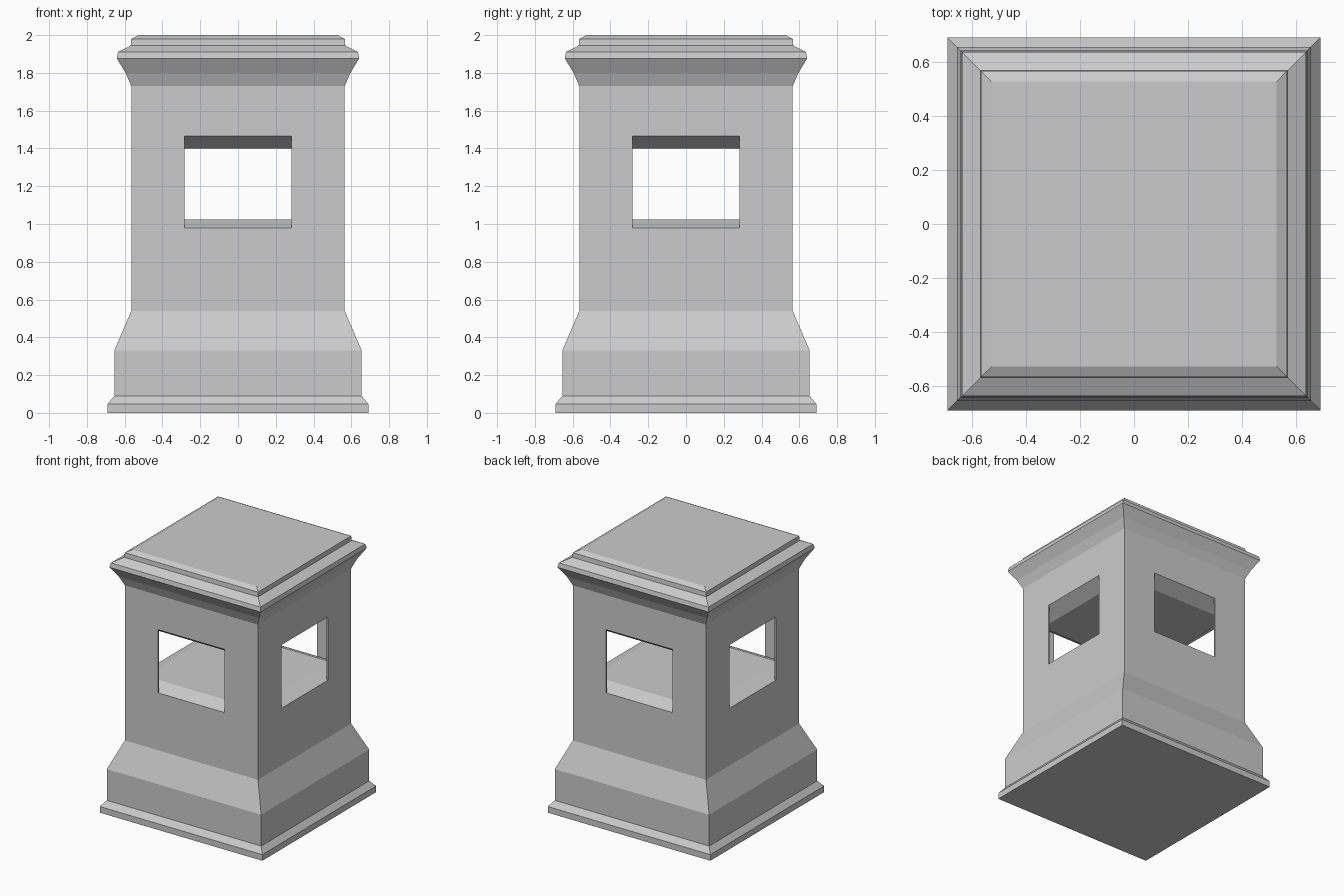
import bpy, bmesh

if "Cube" in bpy.data.objects:
    bpy.data.objects.remove(bpy.data.objects["Cube"])


def square_stack(name, profile):
    """Solid of square rings, profile = [(half_width, z), ...] from bottom to top."""
    bm = bmesh.new()
    rings = [[bm.verts.new((sx * h, sy * h, z))
              for sx, sy in ((-1, -1), (1, -1), (1, 1), (-1, 1))]
             for h, z in profile]
    for a, b in zip(rings, rings[1:]):
        for i in range(4):
            j = (i + 1) % 4
            bm.faces.new((a[i], a[j], b[j], b[i]))
    bm.faces.new(rings[0][::-1])
    bm.faces.new(rings[-1])
    finish(name, bm)


def finish(name, bm):
    bmesh.ops.recalc_face_normals(bm, faces=bm.faces)
    mesh = bpy.data.meshes.new(name)
    bm.to_mesh(mesh)
    bm.free()
    bpy.context.collection.objects.link(bpy.data.objects.new(name, mesh))


def corner_post(name, sx, sy):
    """Thin L-shaped wall between two neighbouring openings."""
    o, i, w = SHAFT, SHAFT - WALL, OPENING
    outline = [(w, o), (o, o), (o, w), (i, w), (i, i), (w, i)]
    bm = bmesh.new()
    base = bm.faces.new([bm.verts.new((sx * x, sy * y, SILL)) for x, y in outline])
    top = bmesh.ops.extrude_face_region(bm, geom=[base])["geom"]
    bmesh.ops.translate(bm, vec=(0, 0, LINTEL - SILL),
                        verts=[v for v in top if isinstance(v, bmesh.types.BMVert)])
    finish(name, bm)


SHAFT, WALL, OPENING = 0.565, 0.012, 0.282
SILL, LINTEL = 0.98, 1.465
INSET = 0.465

# Moulded base, lower shaft and raised chamber floor with sloped sills
square_stack("pedestal_base", [
    (0.69, 0), (0.69, 0.047), (0.655, 0.09), (0.655, 0.33),
    (SHAFT, 0.54), (SHAFT, SILL), (INSET, 1.023)])

# Sloped lintels, upper shaft, cornice and stepped cap
square_stack("pedestal_cap", [
    (INSET, 1.40), (SHAFT, LINTEL), (SHAFT, 1.73), (0.595, 1.80),
    (0.642, 1.877), (0.635, 1.91), (0.568, 1.945), (0.565, 1.98), (0.527, 2.0)])

# Four corner walls around the openings
for sx, side in ((-1, "left"), (1, "right")):
    for sy, end in ((-1, "front"), (1, "back")):
        corner_post(f"corner_wall_{end}_{side}", sx, sy)
